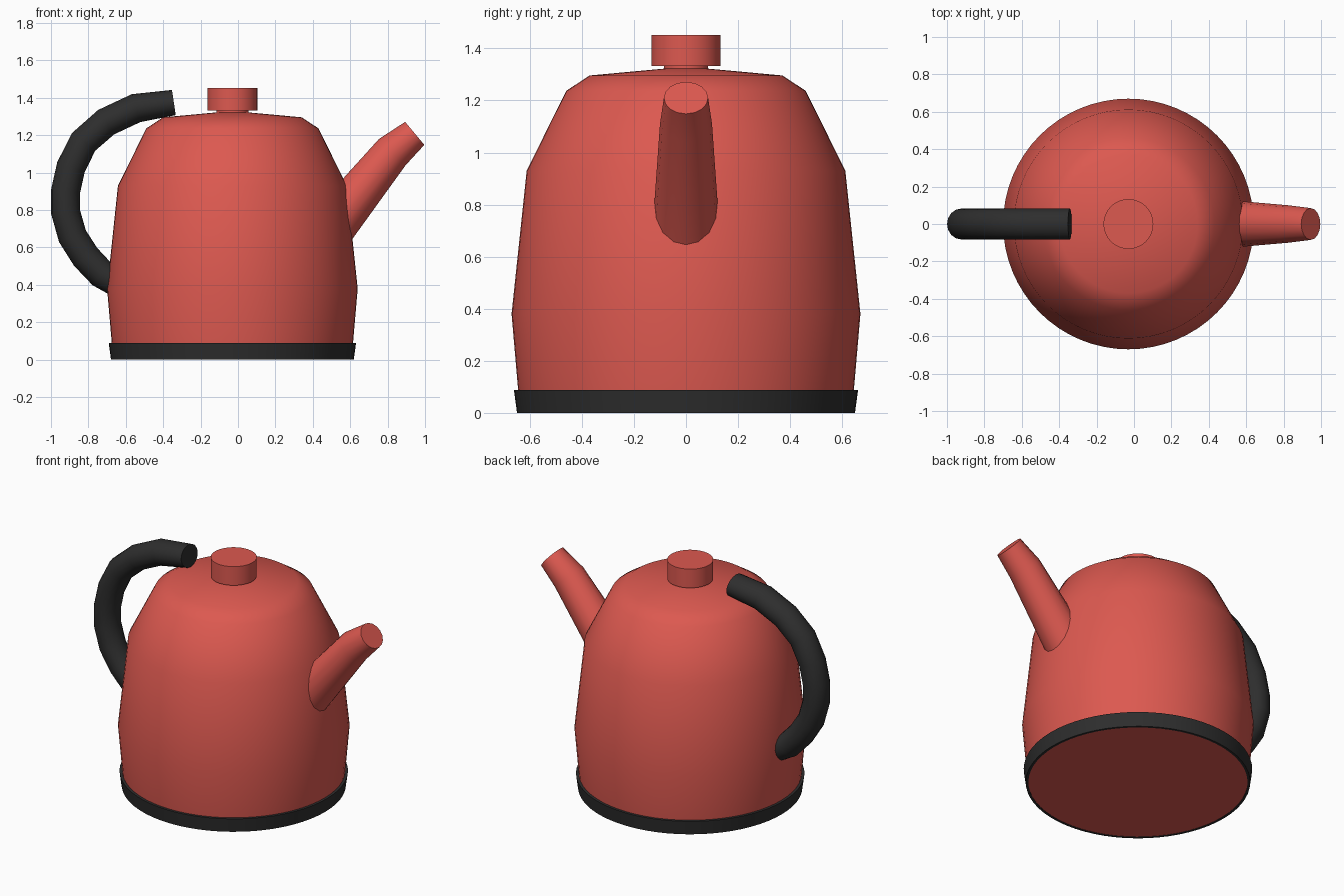
import bpy, bmesh, math
from mathutils import Vector

if "Cube" in bpy.data.objects:
    bpy.data.objects.remove(bpy.data.objects["Cube"])

CX = -0.03  # axis of the pot


def material(name, rgb):
    m = bpy.data.materials.new(name)
    m.diffuse_color = (*rgb, 1)
    m.use_nodes = True
    m.node_tree.nodes["Principled BSDF"].inputs["Base Color"].default_value = m.diffuse_color
    return m


RED = material("enamel red", (0.72, 0.1, 0.08))
BLACK = material("matte black", (0.027, 0.027, 0.027))


def finish(name, bm, mat, angle=35):
    bmesh.ops.remove_doubles(bm, verts=bm.verts, dist=1e-5)
    bmesh.ops.recalc_face_normals(bm, faces=bm.faces)
    me = bpy.data.meshes.new(name)
    bm.to_mesh(me)
    bm.free()
    me.materials.append(mat)
    ob = bpy.data.objects.new(name, me)
    bpy.context.collection.objects.link(ob)
    bpy.ops.object.select_all(action='DESELECT')
    ob.select_set(True)
    bpy.context.view_layer.objects.active = ob
    bpy.ops.object.shade_smooth_by_angle(angle=math.radians(angle))
    return ob


def lathe(name, profile, mat, closed=False, steps=64):
    """Spin (radius, z) points around the pot axis."""
    bm = bmesh.new()
    vs = [bm.verts.new((CX + r, 0, z)) for r, z in profile]
    pairs = list(zip(vs, vs[1:])) + ([(vs[-1], vs[0])] if closed else [])
    edges = [bm.edges.new(p) for p in pairs]
    bmesh.ops.spin(bm, geom=vs + edges, cent=(CX, 0, 0), axis=(0, 0, 1),
                   angle=math.tau, steps=steps)
    return finish(name, bm, mat)


def tube(name, path, mat, sides=16):
    """Sweep an ellipse along (x, z, in-plane radius, y radius) points."""
    bm = bmesh.new()
    pts = [Vector((x, 0, z)) for x, z, _, _ in path]
    rings = []
    for i, p in enumerate(pts):
        a = (p - pts[i - 1]).normalized() if i else Vector()
        b = (pts[i + 1] - p).normalized() if i < len(pts) - 1 else Vector()
        t = (a + b).normalized()
        side = Vector((t.z, 0, -t.x))
        _, _, ru, ry = path[i]
        rings.append([bm.verts.new(p + side * ru * math.cos(k * math.tau / sides)
                                   + Vector((0, ry * math.sin(k * math.tau / sides), 0)))
                      for k in range(sides)])
    for r0, r1 in zip(rings, rings[1:]):
        for k in range(sides):
            j = (k + 1) % sides
            bm.faces.new((r0[k], r0[j], r1[j], r1[k]))
    bm.faces.new(rings[0])
    bm.faces.new(rings[-1])
    return finish(name, bm, mat)


# Pot body with domed top and flat underside
lathe("body", [(0, 0.002), (0.637, 0.002), (0.645, 0.09), (0.67, 0.38), (0.612, 0.93),
               (0.46, 1.237), (0.37, 1.296), (0, 1.33)], RED)

# Base band
lathe("base_band", [(0.634, 0), (0.649, 0), (0.661, 0.088), (0.64, 0.088)], BLACK, closed=True)

# Lid knob on a short neck
lathe("lid_knob", [(0, 1.31), (0.085, 1.31), (0.085, 1.332), (0.133, 1.332),
                   (0.133, 1.452), (0, 1.452)], RED)

# Spout with one bend, tapering to the tip
tube("spout", [(0.48, 0.685, 0.13, 0.13), (0.825, 1.11, 0.1, 0.1),
               (0.945, 1.21, 0.08, 0.085)], RED)

# Arched handle
centres = [(-0.343, 1.375), (-0.545, 1.345), (-0.705, 1.27), (-0.825, 1.165), (-0.893, 1.03),
           (-0.922, 0.90), (-0.922, 0.79), (-0.885, 0.66), (-0.815, 0.55), (-0.73, 0.46),
           (-0.62, 0.40)]
tube("handle", [(x, z, 0.068 if i == 0 else 0.078, 0.083)
                for i, (x, z) in enumerate(centres)], BLACK)
